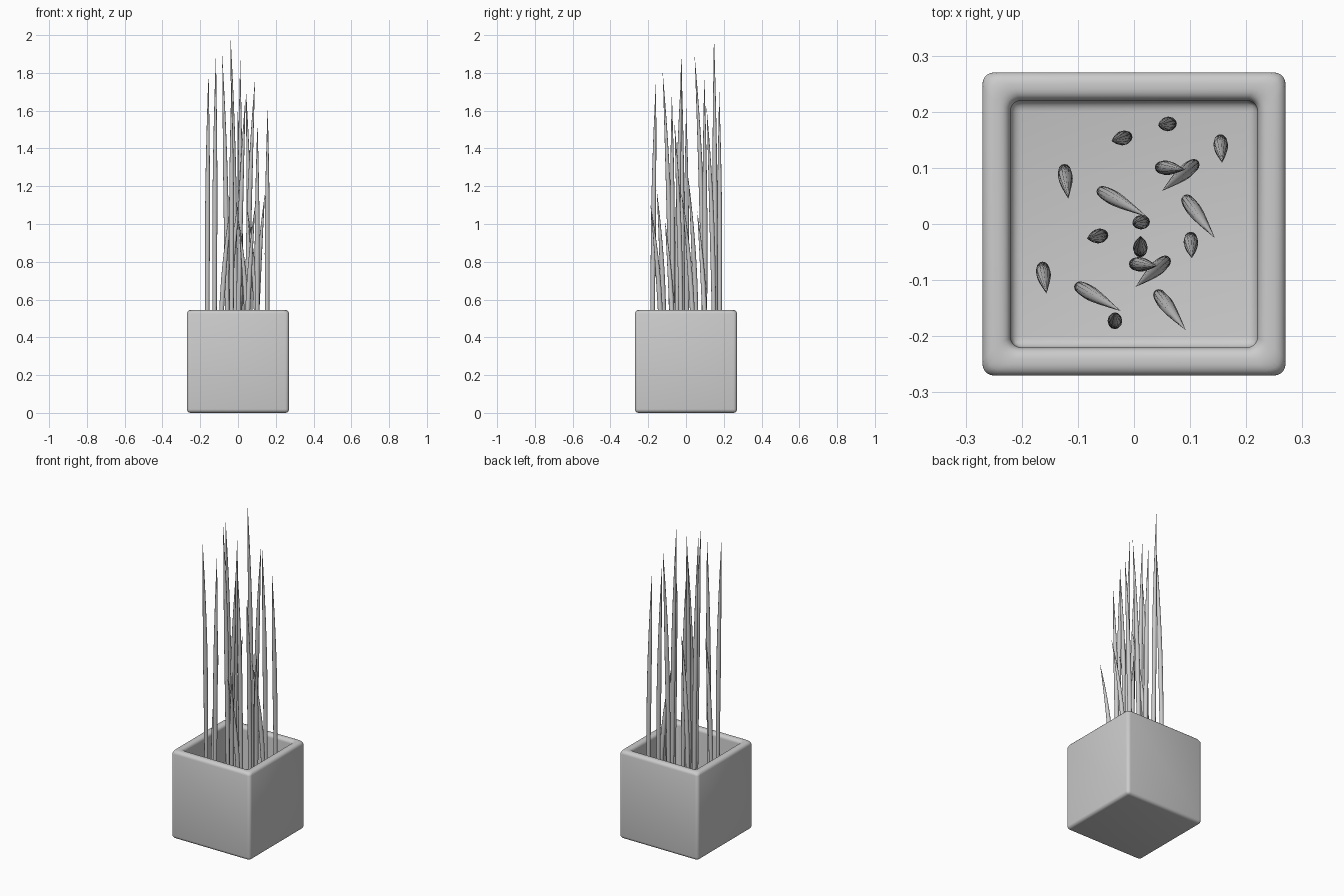
import bpy, bmesh, math
from mathutils import Vector

if "Cube" in bpy.data.objects:
    bpy.data.objects.remove(bpy.data.objects["Cube"])

HEIGHT, HALF, WALL = 0.545, 0.27, 0.07
FLOOR = 0.07


def make_object(name, bm):
    bmesh.ops.recalc_face_normals(bm, faces=bm.faces)
    mesh = bpy.data.meshes.new(name)
    bm.to_mesh(mesh)
    bm.free()
    obj = bpy.data.objects.new(name, mesh)
    bpy.context.collection.objects.link(obj)
    bpy.ops.object.select_all(action='DESELECT')
    obj.select_set(True)
    bpy.context.view_layer.objects.active = obj
    return obj


# Square hollow planter with rounded edges
bm = bmesh.new()
bmesh.ops.create_cube(bm, size=1)
for v in bm.verts:
    v.co = Vector((v.co.x * 2 * HALF, v.co.y * 2 * HALF, (v.co.z + 0.5) * HEIGHT))
bm.normal_update()
top = max(bm.faces, key=lambda f: f.calc_center_median().z)
bmesh.ops.inset_region(bm, faces=[top], thickness=WALL)
ext = bmesh.ops.extrude_discrete_faces(bm, faces=[top])
for v in ext['faces'][0].verts:
    v.co.z = FLOOR
bmesh.ops.bevel(bm, geom=bm.edges[:], offset=0.02, segments=5, profile=0.5,
                affect='EDGES', clamp_overlap=True)
make_object("planter", bm)
bpy.ops.object.shade_smooth_by_angle(angle=math.radians(40))


# Round blade that bends towards its tip and tapers to a point
def blade(name, base, tip, sides=12, rings=24):
    bm = bmesh.new()
    z0 = FLOOR - 0.005
    previous = None
    for i in range(rings):
        t = i / rings
        bend = t ** 2.3
        radius = 0.0095 + 0.0035 * min(1, t / 0.5)
        if t > 0.55:
            radius *= (1 - ((t - 0.55) / 0.45) ** 1.7)
        cx = base[0] + (tip[0] - base[0]) * bend
        cy = base[1] + (tip[1] - base[1]) * bend
        cz = z0 + (tip[2] - z0) * t
        ring = [bm.verts.new((cx + radius * math.cos(a), cy + radius * math.sin(a), cz))
                for a in (2 * math.pi * k / sides for k in range(sides))]
        if previous:
            for k in range(sides):
                n = (k + 1) % sides
                bm.faces.new((previous[k], previous[n], ring[n], ring[k]))
        else:
            bm.faces.new(ring[::-1])
        previous = ring
    point = bm.verts.new(tip)
    for k in range(sides):
        bm.faces.new((previous[k], previous[(k + 1) % sides], point))
    make_object(name, bm)
    bpy.ops.object.shade_smooth_by_angle(angle=math.radians(50))


# Tall blades: base x, y and tip x, y, z
tall = [
    (-0.163, -0.077, -0.156, -0.124, 1.81), (-0.124, 0.097, -0.117, 0.045, 1.90),
    (-0.056, -0.020, -0.084, -0.026, 1.90), (-0.013, 0.155, -0.040, 0.148, 2.00),
    (0.066, 0.179, 0.043, 0.176, 1.70), (0.018, 0.004, -0.003, 0.001, 1.62),
    (0.154, 0.150, 0.157, 0.109, 1.62), (0.101, -0.024, 0.103, -0.061, 1.54),
    (0.047, 0.101, 0.091, 0.097, 1.78), (0.001, -0.071, 0.041, -0.075, 1.69),
    (0.011, -0.049, 0.012, -0.021, 1.87), (-0.034, -0.177, -0.034, -0.158, 1.78),
]
# Short blades that lean further out
short = [
    (-0.057, 0.058, 0.023, 0.013, 1.24), (-0.097, -0.112, -0.024, -0.155, 1.18),
    (0.094, 0.043, 0.144, -0.025, 1.17), (0.044, -0.126, 0.092, -0.189, 1.11),
    (0.107, 0.106, 0.050, 0.059, 1.07), (0.056, -0.066, 0.003, -0.112, 1.02),
]
for label, group in (("tall_blade", tall), ("short_blade", short)):
    for i, (bx, by, tx, ty, tz) in enumerate(group, 1):
        blade(f"{label}_{i}", (bx, by), (tx, ty, tz))
